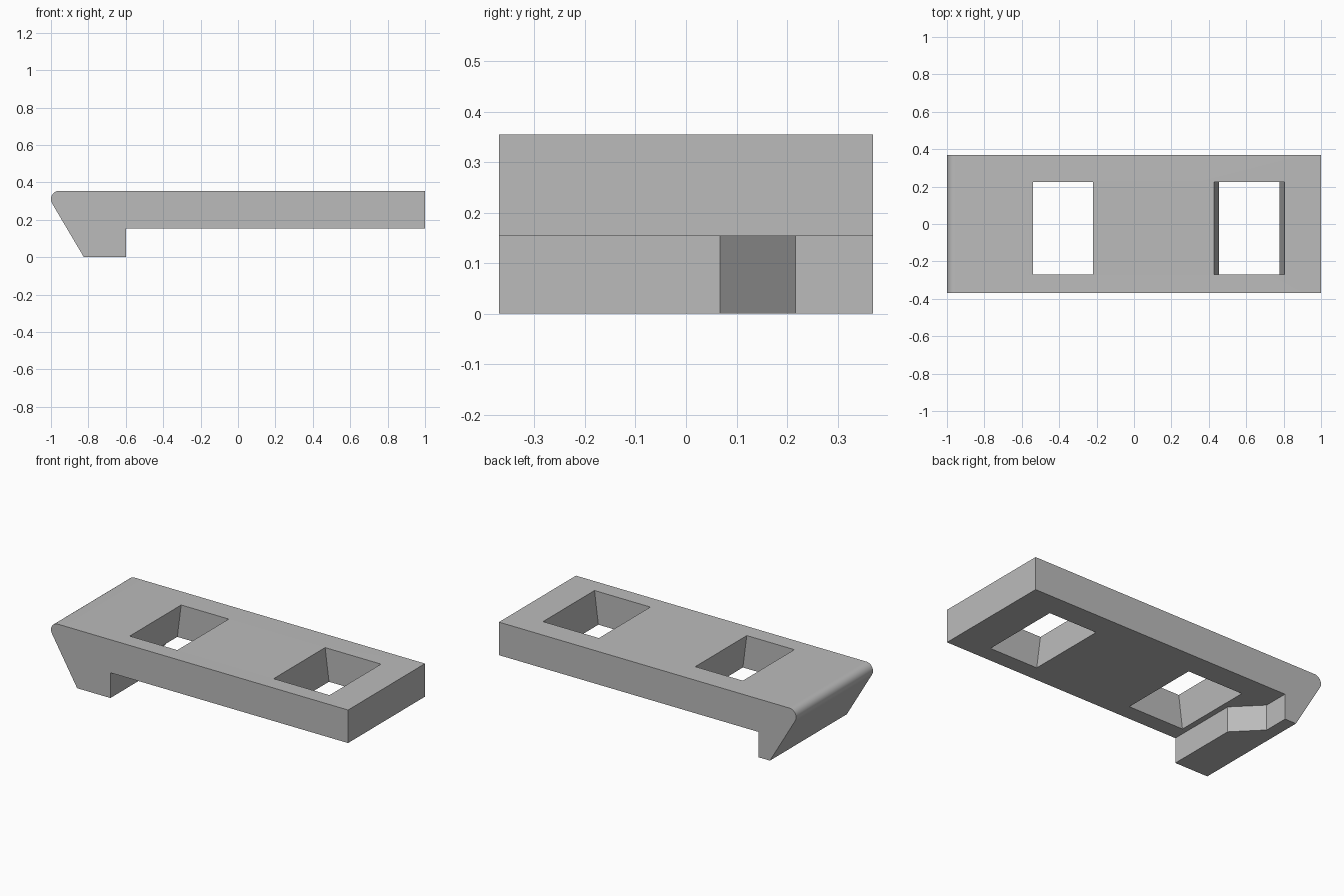
import bpy, bmesh, math
from mathutils import Vector

cube = bpy.data.objects.get("Cube")
if cube:
    bpy.data.objects.remove(cube, do_unlink=True)

DEPTH, TOP, UNDER = 0.37, 0.355, 0.154

grey = bpy.data.materials.new("light grey")
grey.use_nodes = True
grey.diffuse_color = (0.5, 0.5, 0.5, 1)
grey.node_tree.nodes["Principled BSDF"].inputs["Base Color"].default_value = grey.diffuse_color


def prism(name, outline, sweep):
    """Closed solid from a planar outline swept along a vector."""
    bm = bmesh.new()
    face = bm.faces.new([bm.verts.new(p) for p in outline])
    new = bmesh.ops.extrude_face_region(bm, geom=[face])["geom"]
    moved = [v for v in new if isinstance(v, bmesh.types.BMVert)]
    bmesh.ops.translate(bm, verts=moved, vec=sweep)
    bmesh.ops.recalc_face_normals(bm, faces=bm.faces)
    mesh = bpy.data.meshes.new(name)
    bm.to_mesh(mesh)
    bm.free()
    mesh.materials.append(grey)
    obj = bpy.data.objects.new(name, mesh)
    bpy.context.collection.objects.link(obj)
    return obj


def cut(target, cutter):
    """Subtract the cutter, then discard it."""
    cutter.hide_render = True
    mod = target.modifiers.new("cut", "BOOLEAN")
    mod.operation, mod.solver, mod.object = "DIFFERENCE", "EXACT", cutter
    bpy.context.view_layer.objects.active = target
    bpy.ops.object.modifier_apply(modifier=mod.name)
    bpy.data.objects.remove(cutter, do_unlink=True)


# Side profile: slab, hooked foot, sloping end and rounded nose
r = 0.045
nose = []
for i in range(13):
    a = math.radians(90 + 120 * i / 12)
    nose.append((-1 + r + r * math.cos(a), TOP - r + r * math.sin(a)))
profile = nose + [(-0.824, 0), (-0.6, 0), (-0.6, UNDER), (1, UNDER), (1, TOP)]
plate = prism("hooked_plate", [(x, -DEPTH, z) for x, z in profile], Vector((0, 2 * DEPTH, 0)))

# Angled relief at the back of the foot
relief = [(-0.6, 0.067), (-0.748, 0.217), (-0.748, 0.5), (-0.5, 0.5), (-0.5, 0.067)]
cut(plate, prism("relief_cutter", [(x, y, -0.1) for x, y in relief], Vector((0, 0, 0.1 + UNDER))))

# Tapered windows: the left one narrows downward, the right one widens
for centre, top_half, low_half in ((0.617, 0.188, 0.162), (-0.38, 0.16, 0.186)):
    slope = (low_half - top_half) / (TOP - UNDER)
    high, low = TOP + 0.1, UNDER - 0.1
    a, b = top_half - 0.1 * slope, low_half + 0.1 * slope
    section = [(centre - a, high), (centre + a, high), (centre + b, low), (centre - b, low)]
    cut(plate, prism("window_cutter", [(x, -0.27, z) for x, z in section], Vector((0, 0.495, 0))))

# Smooth nose, crisp edges elsewhere
bpy.ops.object.select_all(action="DESELECT")
plate.select_set(True)
bpy.context.view_layer.objects.active = plate
bpy.ops.object.shade_smooth_by_angle(angle=math.radians(25))
